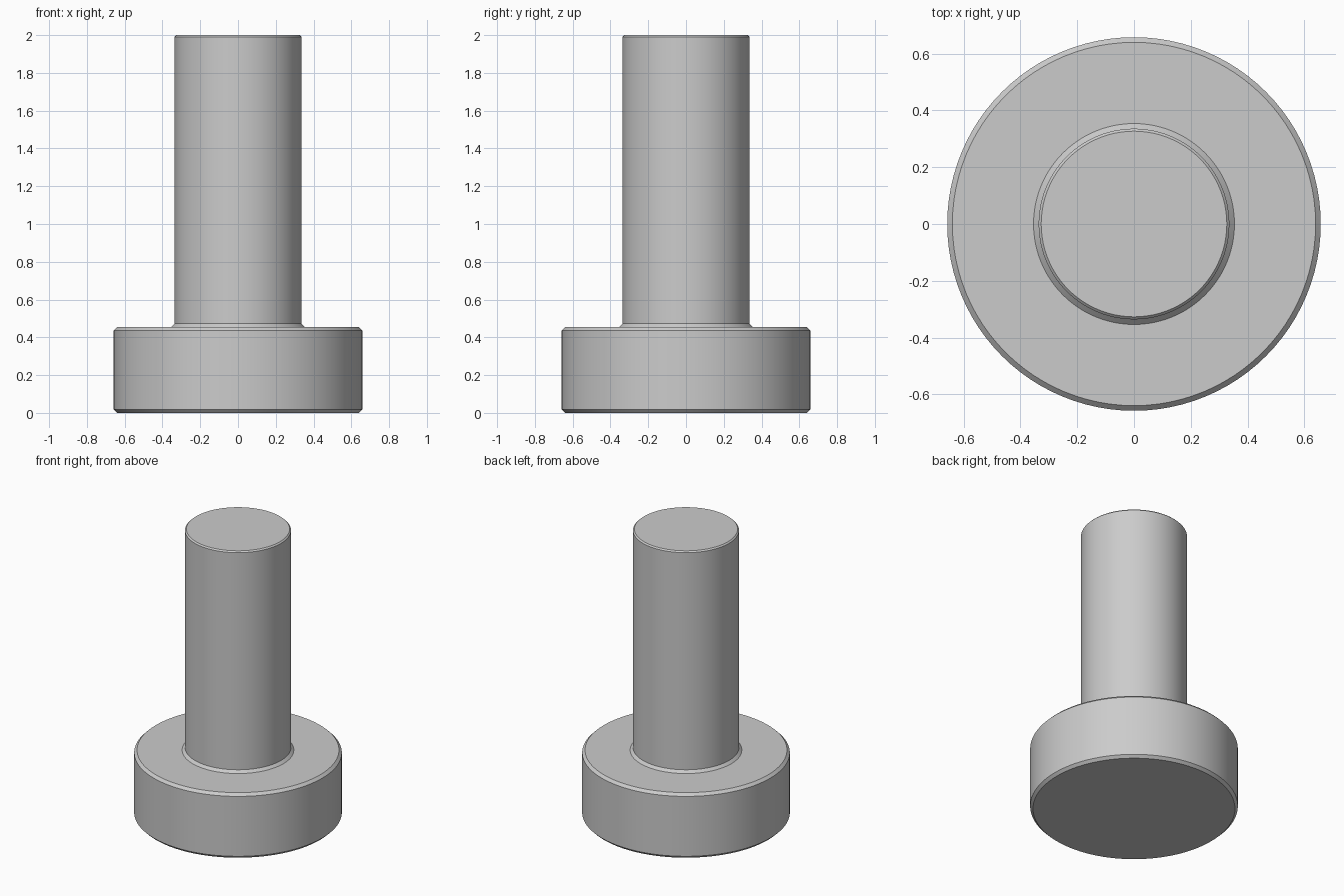
import bpy, bmesh, math
from mathutils import Matrix

cube = bpy.data.objects.get("Cube")
if cube:
    bpy.data.objects.remove(cube, do_unlink=True)

# Single plain grey material
grey = bpy.data.materials.new("plain_grey")
grey.use_nodes = True
colour = (0.6, 0.6, 0.6, 1)
grey.diffuse_color = colour
grey.node_tree.nodes["Principled BSDF"].inputs["Base Color"].default_value = colour

HEAD_R, SHAFT_R = 0.658, 0.336
HEAD_H, TOP = 0.455, 2.0
EDGE = 0.018
SIDES = 96

# Half profile as (radius, height): chamfered head, small fillet, shaft
profile = [
    (0, 0), (HEAD_R - EDGE, 0), (HEAD_R, EDGE),
    (HEAD_R, HEAD_H - EDGE), (HEAD_R - EDGE, HEAD_H),
    (SHAFT_R + EDGE, HEAD_H), (SHAFT_R, HEAD_H + EDGE),
    (SHAFT_R, TOP - EDGE / 2), (SHAFT_R - EDGE / 2, TOP), (0, TOP),
]


def lathe(name, points, sides, material):
    bm = bmesh.new()
    verts = [bm.verts.new((r, 0, z)) for r, z in points]
    edges = [bm.edges.new(pair) for pair in zip(verts, verts[1:])]
    bmesh.ops.spin(bm, geom=verts + edges, cent=(0, 0, 0), axis=(0, 0, 1),
                   angle=math.tau, steps=sides)
    bmesh.ops.remove_doubles(bm, verts=bm.verts, dist=0.0001)
    bmesh.ops.recalc_face_normals(bm, faces=bm.faces)
    mesh = bpy.data.meshes.new(name)
    bm.to_mesh(mesh)
    bm.free()
    mesh.materials.append(material)
    obj = bpy.data.objects.new(name, mesh)
    bpy.context.collection.objects.link(obj)
    return obj


# Headed pin, standing on its head
pin = lathe("headed_pin", profile, SIDES, grey)
bpy.ops.object.select_all(action="DESELECT")
pin.select_set(True)
bpy.context.view_layer.objects.active = pin
bpy.ops.object.shade_smooth_by_angle(angle=math.radians(30))
